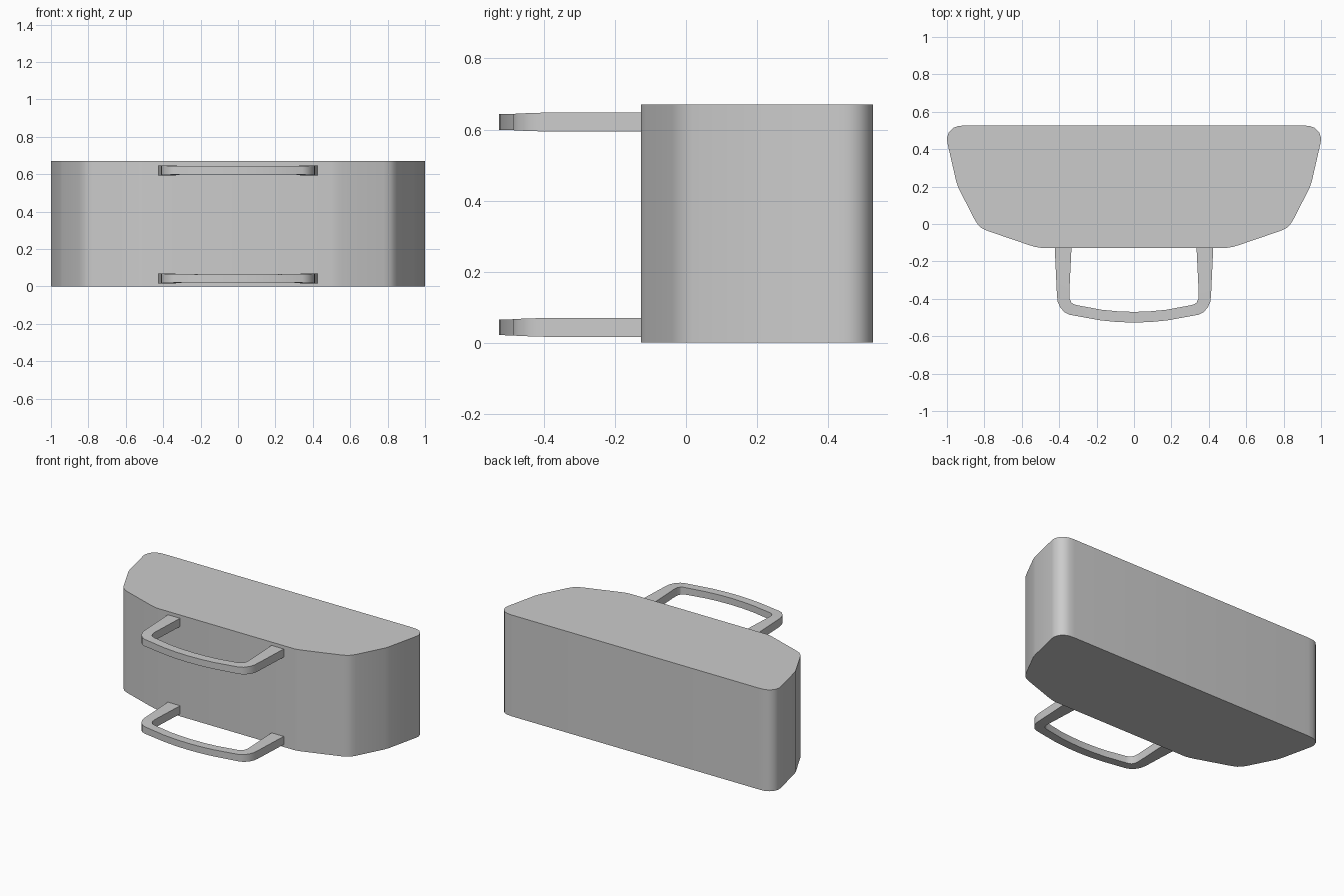
import bpy, bmesh
from math import radians

if "Cube" in bpy.data.objects:
    bpy.data.objects.remove(bpy.data.objects["Cube"])


def finish(name, bm):
    bmesh.ops.recalc_face_normals(bm, faces=bm.faces)
    mesh = bpy.data.meshes.new(name)
    bm.to_mesh(mesh)
    bm.free()
    ob = bpy.data.objects.new(name, mesh)
    bpy.context.collection.objects.link(ob)
    bpy.ops.object.select_all(action='DESELECT')
    ob.select_set(True)
    bpy.context.view_layer.objects.active = ob
    bpy.ops.object.shade_smooth_by_angle(angle=radians(30))
    return ob


def mirrored(half):
    """Complete a right-hand half profile with its mirror image."""
    return half + [(-p[0],) + p[1:] for p in reversed(half) if p[0] > 0]


# Body: mirrored outline extruded upward
outline = mirrored([
    (0.50, -0.127), (0.53, -0.122), (0.56, -0.113), (0.78, -0.038),
    (0.815, -0.022), (0.835, -0.003), (0.85, 0.02), (0.94, 0.195),
    (0.95, 0.225), (0.998, 0.435), (1.0, 0.46), (0.99, 0.49),
    (0.968, 0.513), (0.94, 0.524), (0.90, 0.527)])
bm = bmesh.new()
base = bm.faces.new([bm.verts.new((x, y, 0)) for x, y in outline])
top = bmesh.ops.extrude_face_region(bm, geom=[base])['geom']
bmesh.ops.translate(bm, vec=(0, 0, 0.67),
                    verts=[v for v in top if isinstance(v, bmesh.types.BMVert)])
finish("body", bm)

# Handles: stations (outer x, outer y, inner x, inner y, half height)
stations = [
    (0.425, -0.10, 0.333, -0.10, 0.027), (0.412, -0.38, 0.346, -0.37, 0.027),
    (0.408, -0.415, 0.344, -0.40, 0.026), (0.395, -0.445, 0.335, -0.42, 0.025),
    (0.372, -0.472, 0.320, -0.430, 0.024), (0.345, -0.485, 0.300, -0.435, 0.023),
    (0.18, -0.515, 0.17, -0.459, 0.022), (0.09, -0.524, 0.085, -0.467, 0.022),
    (0.0, -0.527, 0.0, -0.470, 0.022)]
path = stations + [(-ox, oy, -ix, iy, h)
                   for ox, oy, ix, iy, h in reversed(stations[:-1])]


def handle(name, z):
    bm = bmesh.new()
    rings = [[bm.verts.new(p) for p in ((ox, oy, z - h), (ox, oy, z + h),
                                        (ix, iy, z + h), (ix, iy, z - h))]
             for ox, oy, ix, iy, h in path]
    for a, b in zip(rings, rings[1:]):
        for i in range(4):
            j = (i + 1) % 4
            bm.faces.new((a[i], a[j], b[j], b[i]))
    bm.faces.new(rings[0])
    bm.faces.new(rings[-1])
    finish(name, bm)


handle("upper_handle", 0.621)
handle("lower_handle", 0.043)
